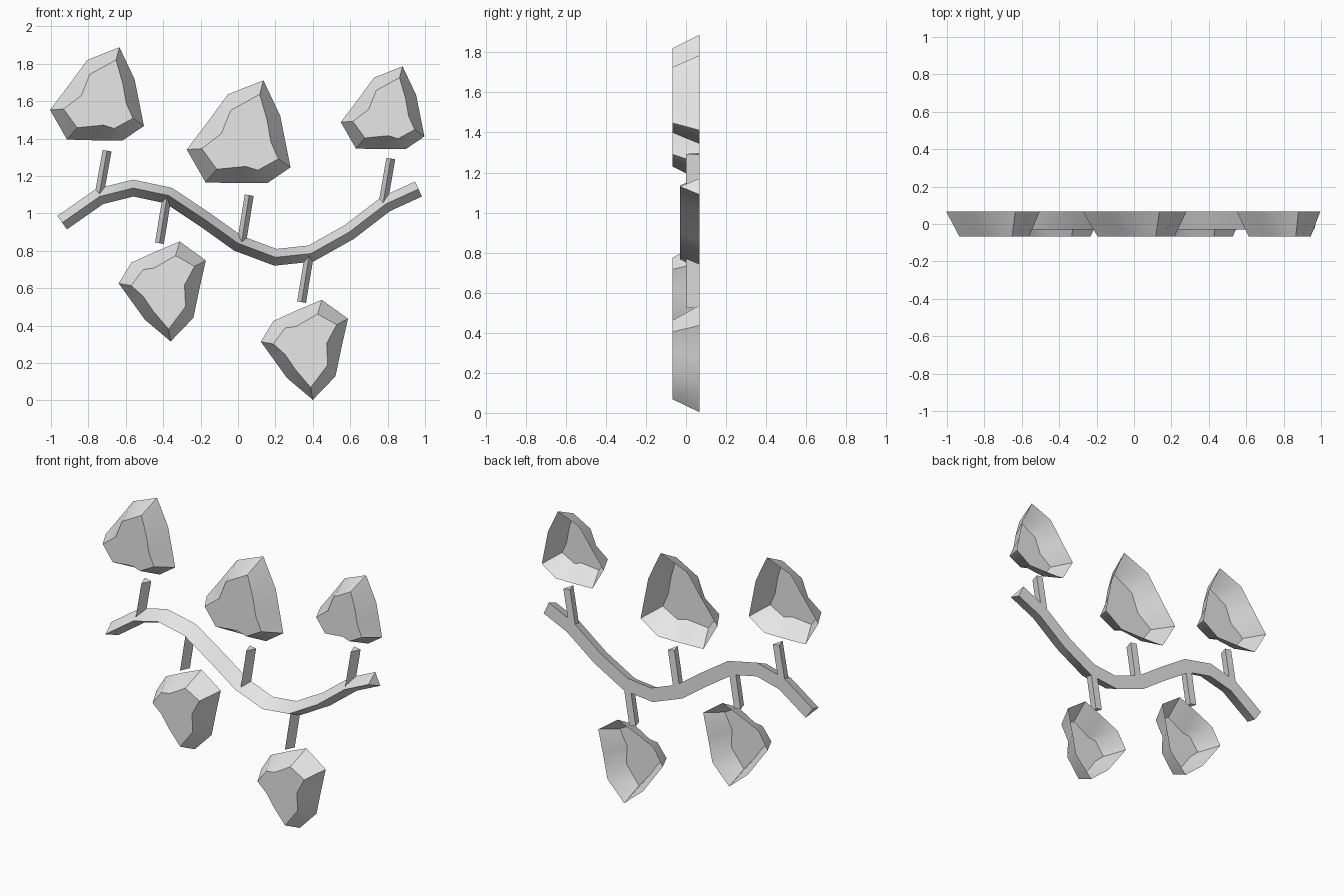
import bpy, bmesh, math
from mathutils import Vector

if "Cube" in bpy.data.objects:
    bpy.data.objects.remove(bpy.data.objects["Cube"])

BACK, FRONT = 0.068, -0.068
grey = bpy.data.materials.new("stone_grey")
grey.diffuse_color = (0.8, 0.8, 0.8, 1)
grey.use_nodes = True
grey.node_tree.nodes["Principled BSDF"].inputs["Base Color"].default_value = grey.diffuse_color


def finish(bm, name):
    bmesh.ops.recalc_face_normals(bm, faces=bm.faces)
    mesh = bpy.data.meshes.new(name)
    bm.to_mesh(mesh)
    bm.free()
    mesh.materials.append(grey)
    ob = bpy.data.objects.new(name, mesh)
    bpy.context.collection.objects.link(ob)
    bpy.ops.object.select_all(action='DESELECT')
    bpy.context.view_layer.objects.active = ob
    ob.select_set(True)
    bpy.ops.object.shade_smooth_by_angle(angle=math.radians(40))
    return ob


def ridge_bar(name, path, half, ridge_y):
    """Triangular bar along an x-z path, flat back and a ridge in front."""
    pts = [Vector(p) for p in path]
    bm = bmesh.new()
    rings = []
    for i, p in enumerate(pts):
        a = (p - pts[i - 1]).normalized() if i else None
        b = (pts[i + 1] - p).normalized() if i < len(pts) - 1 else None
        t = ((a or b) + (b or a)).normalized()
        n = Vector((-t.y, t.x)) * half / t.dot(a or b)
        rings.append([bm.verts.new(c) for c in (
            (p.x + n.x, BACK, p.y + n.y),
            (p.x, ridge_y, p.y),
            (p.x - n.x, BACK, p.y - n.y))])
    for r, s in zip(rings, rings[1:]):
        for k in range(3):
            m = (k + 1) % 3
            bm.faces.new((r[k], r[m], s[m], s[k]))
    bm.faces.new(rings[0])
    bm.faces.new(rings[-1])
    return finish(bm, name)


# Leaf outlines relative to the tip: wide rim at the back, small face in front
RIM = [(0, 0), (.09, -.19), (.12, -.34), (.145, -.465), (.02, -.55),
       (-.145, -.55), (-.31, -.545), (-.41, -.37), (-.30, -.225), (-.19, -.075)]
FACE = [(-.02, -.075), (.02, -.215), (.04, -.33), (.08, -.42), (-.03, -.48),
        (-.095, -.46), (-.25, -.475), (-.33, -.365), (-.225, -.285), (-.175, -.16)]


def leaf(name, tip, scale, turn):
    """Chiselled leaf shell, open at the back."""
    c, s = math.cos(math.radians(turn)), math.sin(math.radians(turn))
    bm = bmesh.new()

    def ring(outline, y):
        return [bm.verts.new((tip[0] + scale * (x * c - z * s), y,
                              tip[1] + scale * (x * s + z * c))) for x, z in outline]
    rim, face = ring(RIM, BACK), ring(FACE, FRONT)
    for k in range(len(rim)):
        m = (k + 1) % len(rim)
        bm.faces.new((rim[k], rim[m], face[m], face[k]))
    front = bm.faces.new(face)
    ob = finish(bm, name)
    # open shell: make sure the front face looks forward
    front = max(ob.data.polygons, key=lambda p: len(p.vertices))
    if front.normal.y > 0:
        ob.data.flip_normals()
    return ob


# Wavy main branch
ridge_bar("branch", [(-.94, .95), (-.74, 1.09), (-.56, 1.135), (-.37, 1.095),
                     (-.175, .965), (0, .84), (.2, .765), (.39, .785),
                     (.595, .90), (.79, 1.05), (.965, 1.13)], .044, -.03)

# Short stems, base to end
STEMS = [((-.742, 1.10), (-.70, 1.335)), ((.02, .85), (.06, 1.097)),
         ((.775, 1.05), (.817, 1.293)), ((-.38, 1.085), (-.42, .84)),
         ((.38, .77), (.34, .525))]
for i, ends in enumerate(STEMS):
    ridge_bar(f"stem_{i + 1}", ends, .024, 0)

# Leaves: tip position, scale, rotation
LEAVES = [((-.634, 1.888), .905, 0), ((.136, 1.711), 1, 0), ((.88, 1.786), .806, 0),
          ((-.36, .315), .856, -155.5), ((.40, .003), .856, -155.5)]
for i, (tip, scale, turn) in enumerate(LEAVES):
    leaf(f"leaf_{i + 1}", tip, scale, turn)
